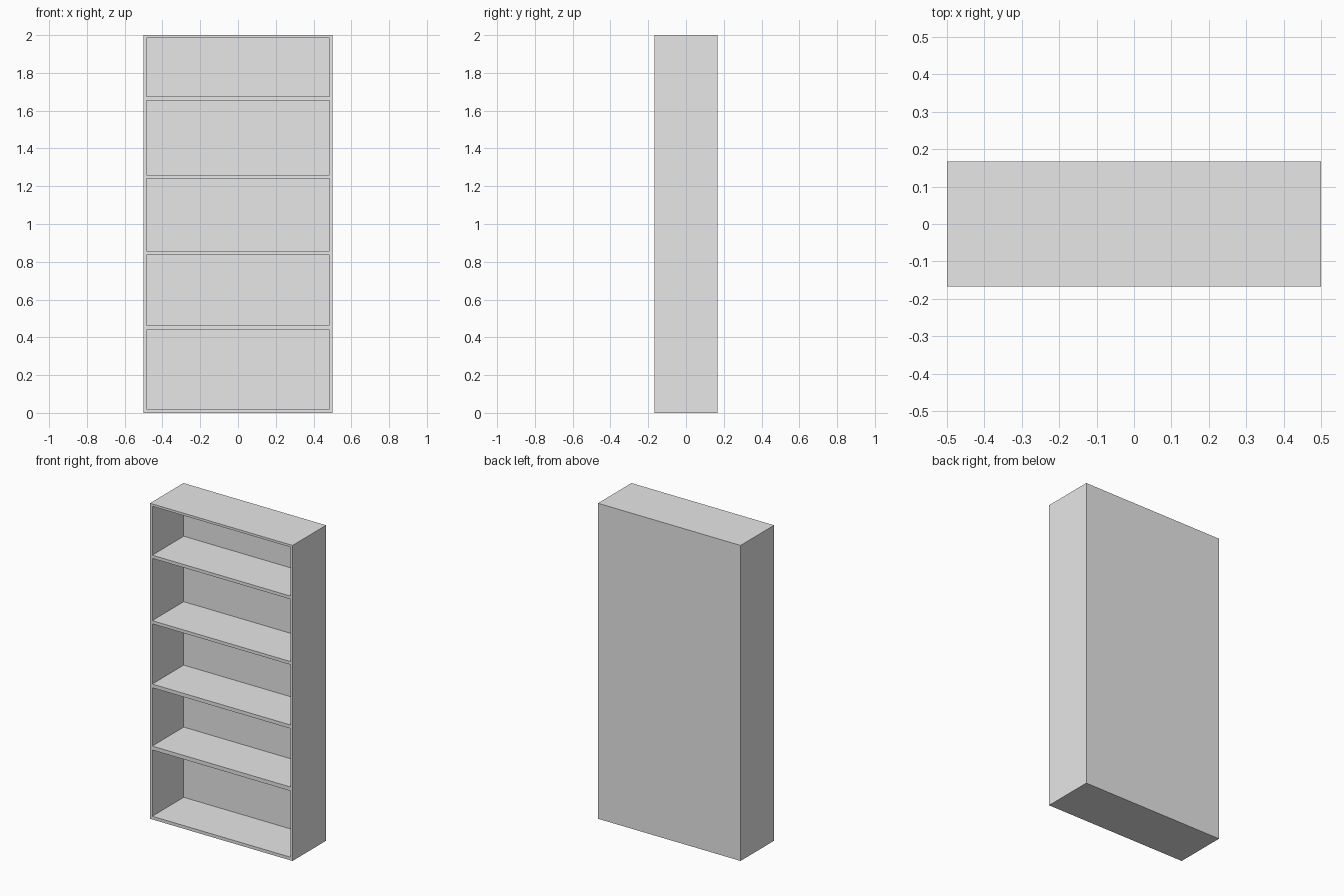
import bpy
import bmesh
from mathutils import Matrix, Vector

WIDTH, DEPTH, HEIGHT = 1.0, 0.335, 2.0
WALL, BACK = 0.016, 0.02
# bottom and top height of each open compartment
BAYS = [(0.02, 0.44), (0.465, 0.835), (0.858, 1.24), (1.26, 1.655), (1.675, 1.985)]

cube = bpy.data.objects.get("Cube")
if cube:
    bpy.data.objects.remove(cube, do_unlink=True)


def make_material(name, value):
    mat = bpy.data.materials.new(name)
    mat.use_nodes = True
    colour = (value, value, value, 1.0)
    mat.diffuse_color = colour
    mat.node_tree.nodes["Principled BSDF"].inputs["Base Color"].default_value = colour
    return mat


def make_boxes(name, boxes, mat):
    """One object holding a box for each (low corner, high corner) pair."""
    bm = bmesh.new()
    for low, high in boxes:
        low, high = Vector(low), Vector(high)
        matrix = Matrix.Translation((low + high) / 2) @ Matrix.Diagonal((*(high - low), 1.0))
        bmesh.ops.create_cube(bm, size=1.0, matrix=matrix)
    mesh = bpy.data.meshes.new(name)
    bm.to_mesh(mesh)
    bm.free()
    mesh.materials.append(mat)
    obj = bpy.data.objects.new(name, mesh)
    bpy.context.collection.objects.link(obj)
    return obj


grey = make_material("light grey", 0.8)
x, y = WIDTH / 2, DEPTH / 2

# Solid case with closed back, sides, top and base
case = make_boxes("bookcase_case", [((-x, -y, 0), (x, y, HEIGHT))], grey)

# Compartments cut in from the front, leaving the shelves between them
inner = x - WALL
cutter = make_boxes(
    "compartment_cutter",
    [((-inner, -y - 0.1, low), (inner, y - BACK, high)) for low, high in BAYS],
    grey,
)
cutter.hide_render = True

cut = case.modifiers.new("compartments", "BOOLEAN")
cut.operation = "DIFFERENCE"
cut.solver = "EXACT"
cut.object = cutter
bpy.context.view_layer.objects.active = case
bpy.ops.object.modifier_apply(modifier=cut.name)
bpy.data.objects.remove(cutter, do_unlink=True)
